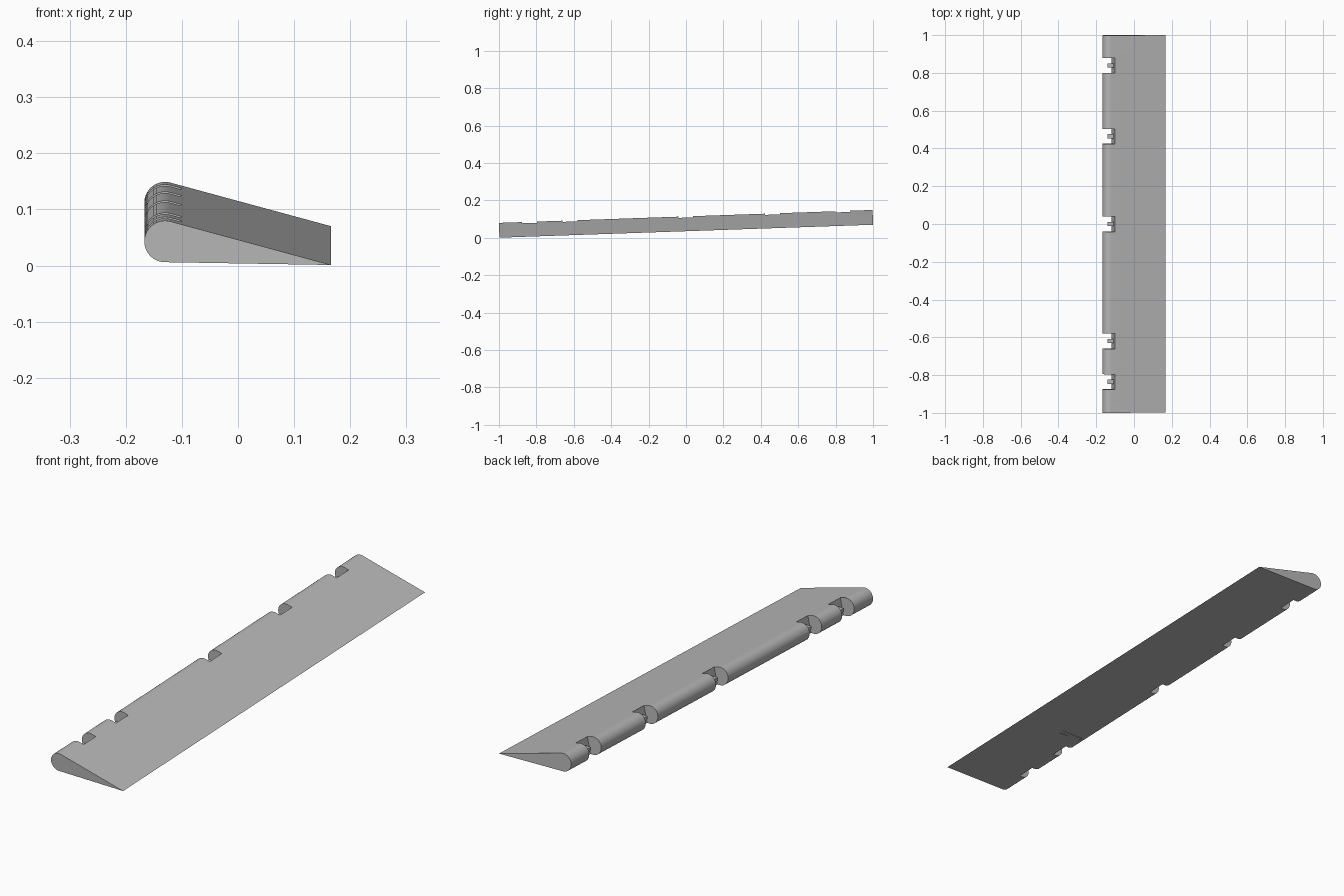
import bpy, bmesh
from math import sin, cos, atan2, acos, hypot, radians
from mathutils import Matrix

if "Cube" in bpy.data.objects:
    bpy.data.objects.remove(bpy.data.objects["Cube"], do_unlink=True)

HALF = 0.9995
NOTCHES = (-0.835, -0.62, 0.0, 0.465, 0.84)
NOSE_X, NOSE_Z, NOSE_R = -0.13, 0.043, 0.037
TAIL_X, TAIL_Z = 0.166, 0.001
# The whole flap rises gently towards the back
TILT = Matrix.Translation((0, 0.0014, 0.0345)) @ Matrix.Rotation(radians(1.98), 4, "X")

grey = bpy.data.materials.new("flap grey")
grey.use_nodes = True
colour = (0.48, 0.48, 0.48, 1)
grey.diffuse_color = colour
grey.node_tree.nodes["Principled BSDF"].inputs["Base Color"].default_value = colour


def prism(name, profile, spans):
    """Extrude an x-z profile along y over each (start, end) span."""
    bm = bmesh.new()
    for y0, y1 in spans:
        face = bm.faces.new([bm.verts.new((x, y0, z)) for x, z in profile])
        out = bmesh.ops.extrude_face_region(bm, geom=[face])
        moved = [v for v in out["geom"] if isinstance(v, bmesh.types.BMVert)]
        bmesh.ops.translate(bm, verts=moved, vec=(0, y1 - y0, 0))
    bmesh.ops.recalc_face_normals(bm, faces=bm.faces)
    bm.transform(TILT)
    mesh = bpy.data.meshes.new(name)
    bm.to_mesh(mesh)
    bm.free()
    mesh.materials.append(grey)
    obj = bpy.data.objects.new(name, mesh)
    bpy.context.collection.objects.link(obj)
    return obj


def spans(half_width):
    return [(y - half_width, y + half_width) for y in NOTCHES]


# Wedge with a round nose: tangent lines run from the nose circle to the tail
dx, dz = TAIL_X - NOSE_X, TAIL_Z - NOSE_Z
aim, spread = atan2(dz, dx), acos(NOSE_R / hypot(dx, dz))
start, end = aim + spread, aim - spread + radians(360)
STEPS = 24
wedge = [(TAIL_X, TAIL_Z)]
for i in range(STEPS + 1):
    a = start + (end - start) * i / STEPS
    wedge.append((NOSE_X + NOSE_R * cos(a), NOSE_Z + NOSE_R * sin(a)))
flap = prism("flap", wedge, [(-HALF, HALF)])

# Hinge notches with a sloping inner wall
cutter = prism("notch_cutter",
               [(-0.2, -0.05), (-0.132, -0.05), (-0.093, 0.11), (-0.2, 0.11)],
               spans(0.04))
cutter.hide_render = True
cut = flap.modifiers.new("hinge notches", "BOOLEAN")
cut.operation, cut.solver, cut.object = "DIFFERENCE", "EXACT", cutter
bpy.context.view_layer.objects.active = flap
bpy.ops.object.modifier_apply(modifier=cut.name)
bpy.data.objects.remove(cutter, do_unlink=True)

bpy.ops.object.select_all(action="DESELECT")
flap.select_set(True)
bpy.ops.object.shade_smooth_by_angle(angle=radians(30))

# Small hinge tabs in the middle of each notch
prism("hinge_tabs",
      [(-0.14, 0.036), (-0.10, 0.036), (-0.10, 0.05), (-0.14, 0.05)],
      spans(0.011))

# Thin mounting strip under the flap
prism("underside_strip",
      [(-0.13, 0.003), (-0.03, 0.001), (-0.03, 0.02), (-0.13, 0.02)],
      [(-0.51, -0.49)])
